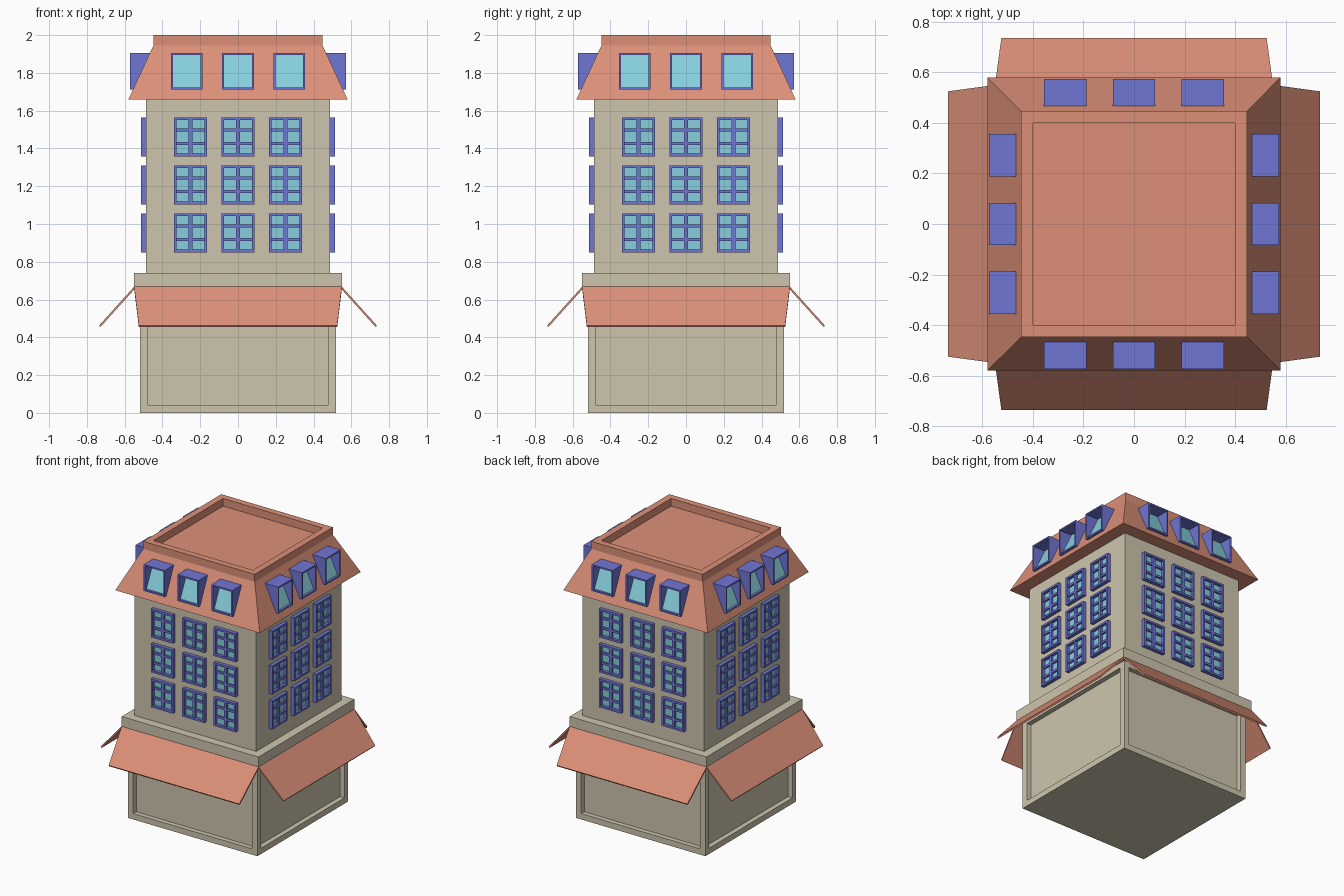
import bpy
import bmesh
from math import pi
from mathutils import Matrix, Vector

cube = bpy.data.objects.get("Cube")
if cube:
    bpy.data.objects.remove(cube)


def material(name, rgb):
    m = bpy.data.materials.new(name)
    m.use_nodes = True
    m.diffuse_color = (*rgb, 1)
    m.node_tree.nodes["Principled BSDF"].inputs["Base Color"].default_value = (*rgb, 1)
    return m


WALL = material("beige wall", (0.61, 0.56, 0.42))
ROOF = material("terracotta", (0.72, 0.28, 0.19))
FRAME = material("violet blue frame", (0.16, 0.18, 0.66))
GLASS = material("pale blue glass", (0.24, 0.62, 0.72))


def box(bm, lo, hi):
    """Add a box between two corners."""
    lo, hi = Vector(lo), Vector(hi)
    mat = Matrix.Translation((lo + hi) / 2) @ Matrix.Diagonal((*(hi - lo), 1))
    bmesh.ops.create_cube(bm, size=1, matrix=mat)


def facing(bm, direction):
    """Return the largest face that looks in a direction."""
    bm.normal_update()
    faces = [f for f in bm.faces if f.normal.dot(Vector(direction)) > 0.99]
    return max(faces, key=lambda f: f.calc_area())


def recess(bm, direction, border, depth):
    """Inset a face and push it inwards; return the sunken face."""
    face = facing(bm, direction)
    bmesh.ops.inset_region(bm, faces=[face], thickness=border)
    inner = bmesh.ops.extrude_discrete_faces(bm, faces=[face])["faces"][0]
    bmesh.ops.translate(bm, verts=inner.verts, vec=-Vector(direction) * depth)
    return inner


def to_mesh(bm, name, *mats):
    mesh = bpy.data.meshes.new(name)
    bmesh.ops.recalc_face_normals(bm, faces=bm.faces)
    bm.to_mesh(mesh)
    bm.free()
    for m in mats:
        mesh.materials.append(m)
    return mesh


def place(name, mesh, matrix=Matrix()):
    ob = bpy.data.objects.new(name, mesh)
    ob.matrix_world = matrix
    bpy.context.scene.collection.objects.link(ob)


# Ground floor with a sunken panel on each side
bm = bmesh.new()
box(bm, (-0.52, -0.52, 0), (0.52, 0.52, 0.67))
for d in ((0, -1, 0), (1, 0, 0), (0, 1, 0), (-1, 0, 0)):
    recess(bm, d, 0.06, 0.035)
place("ground_floor", to_mesh(bm, "ground_floor", WALL))

# Ledge and upper floors
for name, r, z0, z1 in (("ledge", 0.55, 0.665, 0.74), ("upper_floors", 0.488, 0.74, 1.67)):
    bm = bmesh.new()
    box(bm, (-r, -r, z0), (r, r, z1))
    place(name, to_mesh(bm, name, WALL))

# Mansard roof: stacked square rings, with a sunken flat top
bm = bmesh.new()
rings = []
for r, z in ((0.58, 1.66), (0.448, 1.945), (0.448, 2.0), (0.4, 2.0), (0.4, 1.945)):
    rings.append([bm.verts.new((x * r, y * r, z)) for x, y in ((-1, -1), (1, -1), (1, 1), (-1, 1))])
for a, b in zip(rings, rings[1:]):
    for i in range(4):
        j = (i + 1) % 4
        bm.faces.new((a[i], a[j], b[j], b[i]))
bm.faces.new(rings[0][::-1])
bm.faces.new(rings[-1])
place("mansard_roof", to_mesh(bm, "mansard_roof", ROOF))

# Sloping awning: a thin tapered slab
bm = bmesh.new()
top = [bm.verts.new(p) for p in ((-0.55, -0.55, 0.668), (0.55, -0.55, 0.668),
                                 (0.525, -0.735, 0.463), (-0.525, -0.735, 0.463))]
face = bm.faces.new(top)
lower = bmesh.ops.extrude_face_region(bm, geom=[face])["geom"]
bmesh.ops.translate(bm, verts=[v for v in lower if isinstance(v, bmesh.types.BMVert)],
                    vec=(0, 0.006, -0.009))
awning = to_mesh(bm, "awning", ROOF)

# Window: sunken glass in a frame, with glazing bars
W, H = 0.088, 0.103
bm = bmesh.new()
box(bm, (-W, -0.514, -H), (W, -0.48, H))
recess(bm, (0, -1, 0), 0.02, 0.021).material_index = 1
box(bm, (-0.011, -0.507, -H + 0.01), (0.011, -0.49, H - 0.01))
for z in (-0.036, 0.036):
    box(bm, (-W + 0.01, -0.506, z - 0.008), (W - 0.01, -0.49, z + 0.008))
window = to_mesh(bm, "window", FRAME, GLASS)

# Dormer: box frame whose glass lies along the roof slope
bm = bmesh.new()
box(bm, (-0.084, -0.573, 1.713), (0.084, -0.46, 1.905))
pane = recess(bm, (0, -1, 0), 0.015, 0.01)
pane.material_index = 1
for v in pane.verts:
    v.co.y = -0.586 + (v.co.z - 1.66) * 0.463
dormer = to_mesh(bm, "dormer", FRAME, GLASS)

# Repeat the awning, windows and dormers around the four sides
for k, side in enumerate(("front", "left", "back", "right")):
    turn = Matrix.Rotation(k * pi / 2, 4, "Z")
    place(side + "_awning", awning, turn)
    for c in (-1, 0, 1):
        place(f"{side}_dormer_{c + 2}", dormer, turn @ Matrix.Translation((c * 0.272, 0, 0)))
        for row in range(3):
            spot = Matrix.Translation((c * 0.252, 0, 0.953 + row * 0.254))
            place(f"{side}_window_{row + 1}_{c + 2}", window, turn @ spot)
